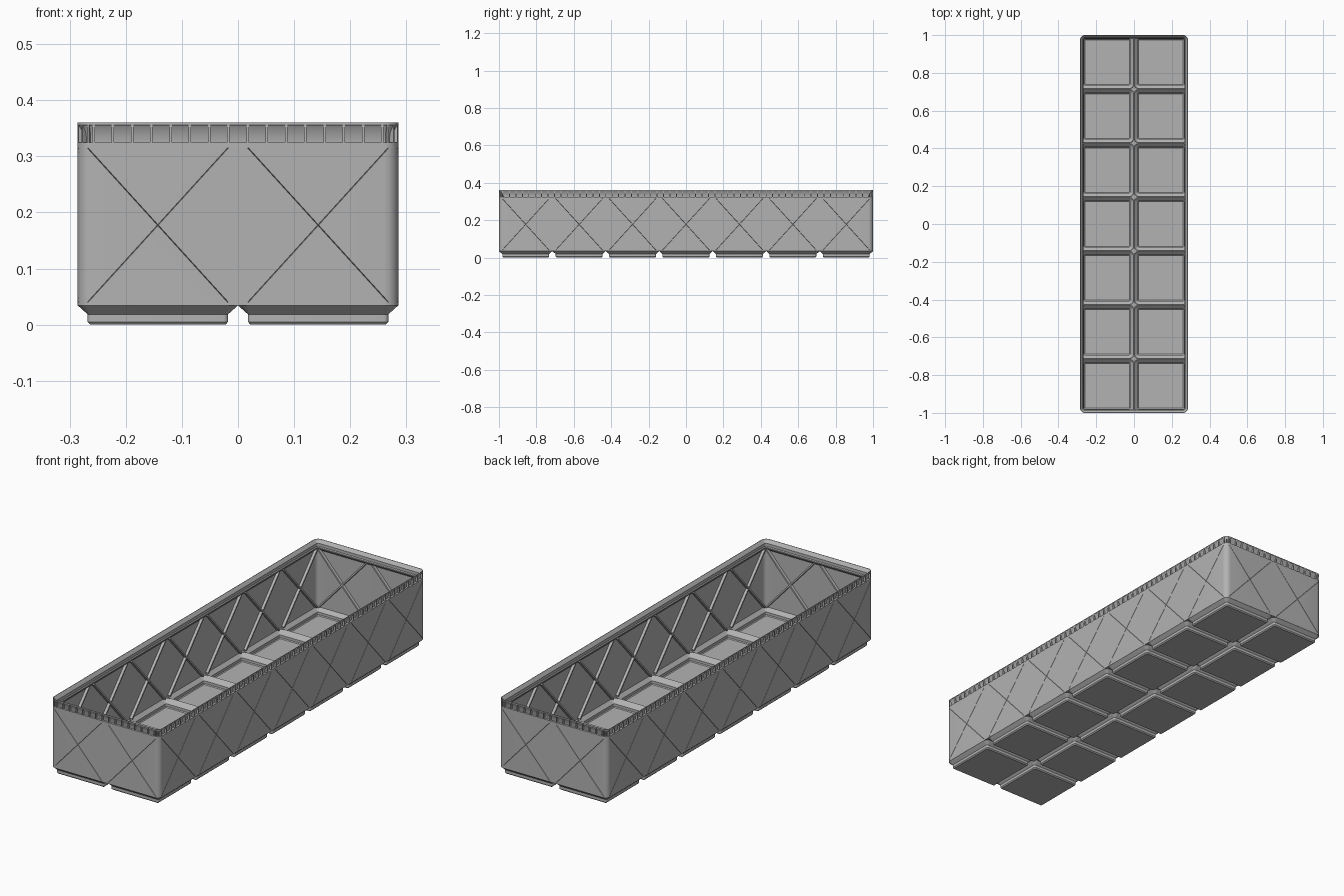
import bpy, bmesh, math
from mathutils import Matrix, Vector

if "Cube" in bpy.data.objects:
    bpy.data.objects.remove(bpy.data.objects["Cube"])

PITCH = 2 / 7
HX, HY, R = PITCH, 1.0, 0.0256      # half width, half length, corner radius

grey = bpy.data.materials.new("plain grey")
grey.diffuse_color = (0.45, 0.45, 0.45, 1)
grey.use_nodes = True
grey.node_tree.nodes["Principled BSDF"].inputs["Base Color"].default_value = grey.diffuse_color


def make(name, bm, smooth=False):
    bmesh.ops.recalc_face_normals(bm, faces=bm.faces)
    me = bpy.data.meshes.new(name)
    bm.to_mesh(me)
    bm.free()
    me.materials.append(grey)
    ob = bpy.data.objects.new(name, me)
    bpy.context.collection.objects.link(ob)
    if smooth:
        bpy.context.view_layer.objects.active = ob
        ob.select_set(True)
        bpy.ops.object.shade_smooth_by_angle(angle=math.radians(30))
        ob.select_set(False)
    return ob


def ring(bm, hx, hy, inset, z, seg=8):
    """Rounded rectangle loop, moved inward by inset."""
    r = max(R - inset, 0.002)
    cx, cy = hx - inset - r, hy - inset - r
    verts = []
    for q, (sx, sy) in enumerate([(1, 1), (-1, 1), (-1, -1), (1, -1)]):
        for i in range(seg + 1):
            a = math.pi / 2 * (q + i / seg)
            verts.append(bm.verts.new((sx * cx + r * math.cos(a), sy * cy + r * math.sin(a), z)))
    return verts


def loft(name, hx, hy, profile, closed):
    """Sweep an (inset, z) profile round a rounded rectangle."""
    bm = bmesh.new()
    rings = [ring(bm, hx, hy, i, z) for i, z in profile]
    pairs = list(zip(rings, rings[1:]))
    if closed:
        pairs.append((rings[-1], rings[0]))
    else:
        bm.faces.new(rings[0])
        bm.faces.new(rings[-1])
    for a, b in pairs:
        for k in range(len(a)):
            n = (k + 1) % len(a)
            bm.faces.new((a[k], a[n], b[n], b[k]))
    return make(name, bm, True)


def prism(bm, points, width, matrix):
    """Extrude a (y, z) outline along x."""
    ends = [[bm.verts.new(matrix @ Vector((s * width / 2, y, z))) for y, z in points] for s in (-1, 1)]
    bm.faces.new(ends[0])
    bm.faces.new(ends[1][::-1])
    for k in range(len(points)):
        n = (k + 1) % len(points)
        bm.faces.new((ends[0][k], ends[0][n], ends[1][n], ends[1][k]))


# Wall with thin flared stacking lip
body = loft("wall_and_lip", HX, HY, [
    (0, 0.034), (0, 0.325), (0.010, 0.325), (0.009, 0.341), (0.001, 0.355), (0, 0.3555), (0, 0.36),
    (0.002, 0.36), (0.0145, 0.345), (0.0145, 0.331), (0.018, 0.327), (0.018, 0.322),
    (0.005, 0.309), (0.005, 0.037)], True)

# Hollow feet, one per grid cell
foot = loft("foot", PITCH / 2, PITCH / 2, [
    (0.0225, 0), (0.0178, 0.005), (0.0178, 0.0185), (0.0005, 0.034), (0.0005, 0.037),
    (0.003, 0.039), (0.0215, 0.0215), (0.0215, 0.009), (0.025, 0.005)], False)
cells = [((i - 0.5) * PITCH, (j - 3) * PITCH) for j in range(7) for i in range(2)]
foot.location = (*cells[0], 0)
for x, y in cells[1:]:
    copy = foot.copy()
    copy.location = (x, y, 0)
    bpy.context.collection.objects.link(copy)

# Star-shaped fillers where foot corners meet
bm = bmesh.new()
spots = [(0, (j - 3.5) * PITCH) for j in range(8)]
spots += [(s * HX, (j - 3.5) * PITCH) for s in (-1, 1) for j in range(1, 7)]
for x, y in spots:
    loops = []
    for z in (0.0345, 0.038):
        loop = []
        for q in range(4):
            turn = Matrix.Rotation(q * math.pi / 2, 3, 'Z')
            for i in range(6):
                a = math.pi * 1.5 - i / 6 * math.pi / 2
                p = turn @ Vector((R + R * math.cos(a), R + R * math.sin(a), 0)) * 1.05
                loop.append(bm.verts.new((max(-HX + 0.001, min(HX - 0.001, x + p.x)),
                                          max(-HY + 0.001, min(HY - 0.001, y + p.y)), z)))
        loops.append(loop)
        c = bm.verts.new((max(-HX + 0.001, min(HX - 0.001, x)), max(-HY + 0.001, min(HY - 0.001, y)), z))
        for k in range(24):
            bm.faces.new((loop[k], loop[(k + 1) % 24], c))
    for k in range(24):
        n = (k + 1) % 24
        bm.faces.new((loops[0][k], loops[0][n], loops[1][n], loops[1][k]))
bmesh.ops.dissolve_degenerate(bm, dist=1e-6, edges=bm.edges)
make("corner_fillers", bm)

# Four sides: rotation, distance to wall, cell count
sides = [(q * math.pi / 2, (HY, HX)[q % 2], (2, 7)[q % 2]) for q in range(4)]

# Small upright ribs under the lip
rib = [(0, 0.324), (0.011, 0.324), (0.011, 0.342), (0.002, 0.356), (0, 0.356)]
bm = bmesh.new()
for ang, dist, count in sides:
    turn = Matrix.Rotation(ang, 4, 'Z')
    for k in range(8 if count == 2 else 28):
        for s in (-1, 1):
            prism(bm, rib, 0.0045, turn @ Matrix.Translation((s * (k + 0.5) * 0.0343, -dist, 0)))
for sx in (-1, 1):
    for sy in (-1, 1):
        for a in (15, 45, 75):
            a = math.radians(a)
            d = Vector((sx * math.cos(a), sy * math.sin(a), 0))
            p = Vector((sx * (HX - R), sy * (HY - R), 0)) + d * R
            prism(bm, rib, 0.003, Matrix.Translation(p)
                  @ Matrix.Rotation(math.atan2(d.y, d.x) + math.pi / 2, 4, 'Z'))
make("lip_ribs", bm)

# Crossed braces inside, with matching fine grooves outside
RUN, RISE = 0.25, 0.275
braces = bmesh.new()
grooves = [bmesh.new(), bmesh.new()]
for ang, dist, count in sides:
    turn = Matrix.Rotation(ang, 4, 'Z')
    for c in range(count):
        x = (c - (count - 1) / 2) * PITCH
        for i, s in enumerate((-1, 1)):
            m = (turn @ Matrix.Translation((x, -dist, 0.1775))
                 @ Matrix.Rotation(-s * math.atan2(RISE, RUN), 4, 'Y'))
            length = math.hypot(RUN, RISE)
            prism(braces, [(0.004, -0.0045), (0.0175, -0.0035), (0.0175, 0.0035), (0.004, 0.0045)], length, m)
            prism(grooves[i], [(-0.003, -0.0016), (0.003, 0), (-0.003, 0.0016)], length, m)
make("cross_braces", braces)
for i, g in enumerate(grooves):
    cutter = make("groove_cutter", g)
    cutter.hide_render = True
    cutter.hide_set(True)
    mod = body.modifiers.new("groove", 'BOOLEAN')
    mod.operation, mod.solver, mod.object = 'DIFFERENCE', 'EXACT', cutter
